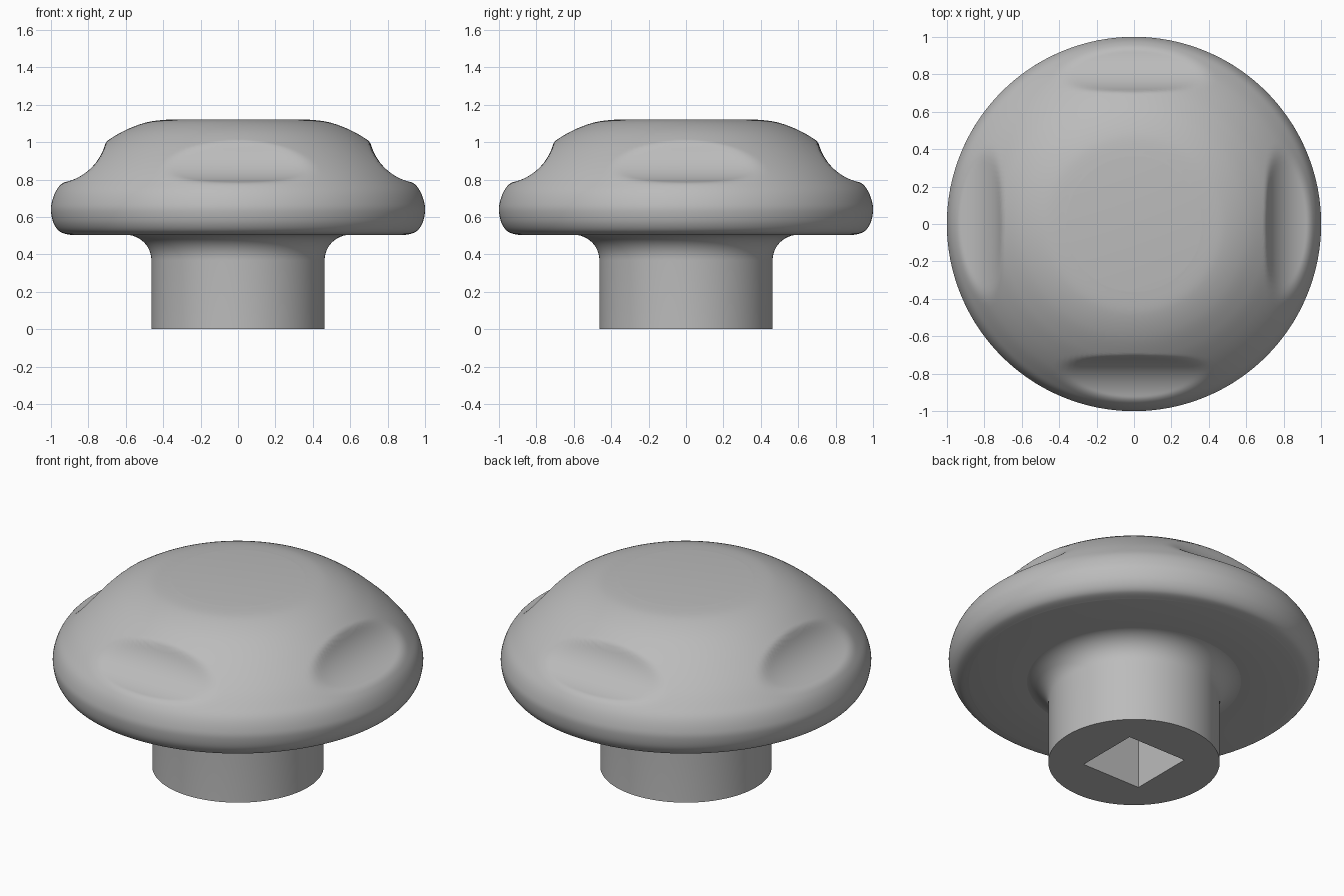
import bpy, bmesh, math
from mathutils import Vector

cube = bpy.data.objects.get("Cube")
if cube:
    bpy.data.objects.remove(cube, do_unlink=True)

SEGMENTS = 192

grey = bpy.data.materials.new("plain_grey")
grey.use_nodes = True
grey.diffuse_color = (0.5, 0.5, 0.5, 1)
grey.node_tree.nodes["Principled BSDF"].inputs["Base Color"].default_value = (0.5, 0.5, 0.5, 1)


def smooth_path(points, steps):
    """Catmull-Rom curve through the given (radius, height) points."""
    p = [Vector(q) for q in [points[0], *points, points[-1]]]
    path = []
    for a, b, c, d in zip(p, p[1:], p[2:], p[3:]):
        for i in range(steps):
            t = i / steps
            path.append(0.5 * (2 * b + (c - a) * t + (2 * a - 5 * b + 4 * c - d) * t**2
                               + (3 * b - a - 3 * c + d) * t**3))
    return path + [p[-1]]


def revolve(name, profile):
    """Spin a (radius, height) profile about z and fill both ends."""
    bm = bmesh.new()
    rings = []
    for r, z in profile:
        rings.append([bm.verts.new((r * math.cos(a), r * math.sin(a), z))
                      for a in (math.tau * i / SEGMENTS for i in range(SEGMENTS))])
    for low, high in zip(rings, rings[1:]):
        for i in range(SEGMENTS):
            j = (i + 1) % SEGMENTS
            bm.faces.new((low[i], low[j], high[j], high[i]))
    bm.faces.new(rings[0])
    bm.faces.new(rings[-1])
    bmesh.ops.recalc_face_normals(bm, faces=bm.faces)
    mesh = bpy.data.meshes.new(name)
    bm.to_mesh(mesh)
    bm.free()
    mesh.materials.append(grey)
    obj = bpy.data.objects.new(name, mesh)
    bpy.context.collection.objects.link(obj)
    return obj


def shade(obj):
    bpy.ops.object.select_all(action='DESELECT')
    obj.select_set(True)
    bpy.context.view_layer.objects.active = obj
    bpy.ops.object.shade_smooth_by_angle(angle=math.radians(40))


# Grip scallops: round channels running along each of the four sides
def scallop_height(d, centre=0.985, height=1.065, radius=0.285):
    d = abs(d)
    if d <= centre - radius:
        return 2.0
    return height - math.sqrt(max(radius**2 - (d - centre)**2, 0))


def soft_min(a, b, k=0.02):
    h = max(k - abs(a - b), 0) / k
    return min(a, b) - h * h * k / 4


# Domed head with a flat top and a rounded rim
dome = smooth_path([(0.36, 1.122), (0.48, 1.108), (0.6, 1.065), (0.71, 1.0), (0.8, 0.93),
                    (0.88, 0.855), (0.94, 0.785), (0.975, 0.735), (0.995, 0.68),
                    (1.0, 0.63), (0.985, 0.565), (0.95, 0.52), (0.89, 0.503)], 9)
head = revolve("knob_head", [*dome, (0.6, 0.503), (0.4, 0.503)])
for v in head.data.vertices:
    if v.co.z > 0.7:
        for d in (v.co.x, v.co.y):
            v.co.z = soft_min(v.co.z, scallop_height(d))
shade(head)

# Stem with a fillet flaring into the underside of the head
flare = [(0.6 - 0.137 * math.sin(a), 0.368 + 0.137 * math.cos(a))
         for a in (math.pi / 2 * i / 12 for i in range(13))]
stem = revolve("stem", [(0.6, 0.52), *flare, (0.463, 0.0)])

# Square socket in the bottom of the stem
bpy.ops.mesh.primitive_cube_add(size=1, location=(0, 0, 0.1))
cutter = bpy.context.object
cutter.name = "socket_cutter"
cutter.scale = (0.386, 0.386, 0.7)
cutter.data.materials.append(grey)
cutter.hide_render = True
cutter.hide_set(True)
socket = stem.modifiers.new("socket", 'BOOLEAN')
socket.operation = 'DIFFERENCE'
socket.solver = 'EXACT'
socket.object = cutter
bpy.context.view_layer.update()
cut_mesh = bpy.data.meshes.new_from_object(stem.evaluated_get(bpy.context.evaluated_depsgraph_get()))
stem.modifiers.clear()
stem.data = cut_mesh
bpy.data.objects.remove(cutter, do_unlink=True)
shade(stem)
